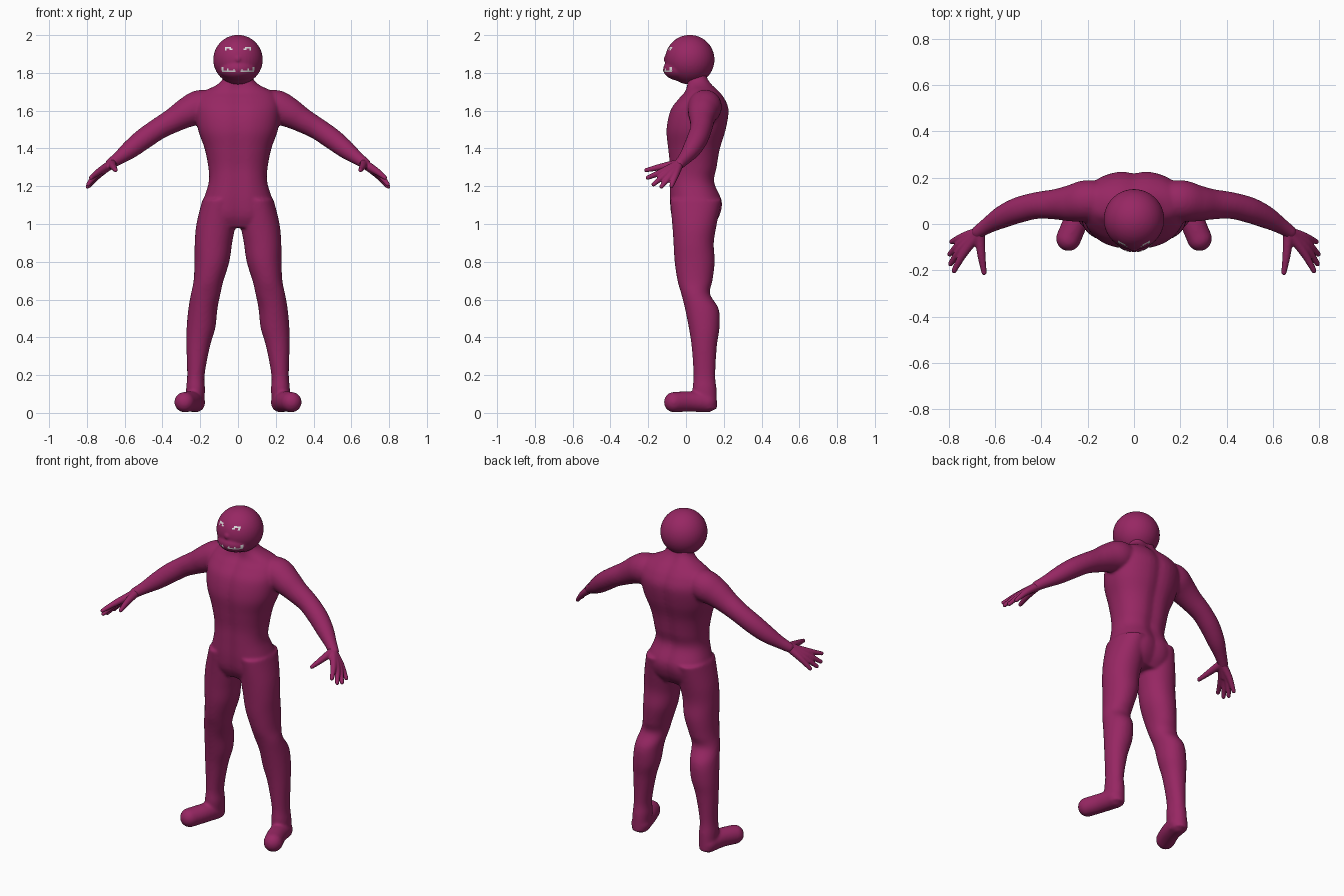
import bpy, bmesh, math
from mathutils import Vector, Matrix

if "Cube" in bpy.data.objects:
    bpy.data.objects.remove(bpy.data.objects["Cube"])


def material(name, rgb):
    m = bpy.data.materials.new(name)
    m.diffuse_color = (*rgb, 1)
    m.use_nodes = True
    m.node_tree.nodes["Principled BSDF"].inputs["Base Color"].default_value = m.diffuse_color
    return m


PLUM = material("plum skin", (0.31, 0.02, 0.125))
WHITE = material("off white", (0.75, 0.75, 0.75))


def smooth_rows(rows, steps=5):
    """Catmull-Rom interpolation through rows of numbers."""
    out, n = [], len(rows)
    for i in range(n - 1):
        a, b, c, d = (rows[max(i - 1, 0)], rows[i], rows[i + 1], rows[min(i + 2, n - 1)])
        for k in range(steps):
            t = k / steps
            out.append([0.5 * (2 * q + (r - p) * t + (2 * p - 5 * q + 4 * r - s) * t * t
                               + (3 * q - p - 3 * r + s) * t ** 3)
                        for p, q, r, s in zip(a, b, c, d)])
    return out + [list(rows[-1])]


def bridge(bm, rings):
    rings = [[bm.verts.new(p) for p in ring] for ring in rings]
    n = len(rings[0])
    for a, b in zip(rings, rings[1:]):
        for i in range(n):
            bm.faces.new((a[i], a[(i + 1) % n], b[(i + 1) % n], b[i]))
    bm.faces.new(rings[0][::-1])
    bm.faces.new(rings[-1])


def ellipsoid(bm, c, r):
    bmesh.ops.create_uvsphere(bm, u_segments=40, v_segments=24, radius=1,
                              matrix=Matrix.Translation(c) @ Matrix.Diagonal((*r, 1)))


def stack(bm, rows, power=2.0, groove=0.0):
    """Horizontal sections: z, centre x, half width, front y, back y."""
    rings = []
    for z, cx, rx, yf, yb in smooth_rows(rows):
        ring = []
        for i in range(48):
            a = math.tau * i / 48
            c, s = math.cos(a), math.sin(a)
            x = rx * math.copysign(abs(c) ** (2 / power), c)
            y = (yb - yf) / 2 * math.copysign(abs(s) ** (2 / power), s)
            y -= math.copysign(groove * math.exp(-(x / 0.035) ** 2), s)
            ring.append((cx + x, (yf + yb) / 2 + y, z))
        rings.append(ring)
    bridge(bm, rings)


def tube(bm, pts):
    """Round limb through points x, y, z, radius with ball ends."""
    pts = smooth_rows(pts)
    rings = []
    for i, p in enumerate(pts):
        t = Vector(pts[min(i + 1, len(pts) - 1)][:3]) - Vector(pts[max(i - 1, 0)][:3])
        u = t.cross(Vector((0.1, 0.2, 1))).normalized()
        v = t.cross(u).normalized()
        rings.append([Vector(p[:3]) + p[3] * (math.cos(a) * u + math.sin(a) * v)
                      for a in (math.tau * k / 24 for k in range(24))])
    bridge(bm, rings)
    for p in (pts[0], pts[-1]):
        ellipsoid(bm, p[:3], (p[3],) * 3)


def finish(bm, name, mat, voxel=None, iterations=0):
    bmesh.ops.recalc_face_normals(bm, faces=bm.faces)
    me = bpy.data.meshes.new(name)
    bm.to_mesh(me)
    bm.free()
    me.materials.append(mat)
    for f in me.polygons:
        f.use_smooth = True
    ob = bpy.data.objects.new(name, me)
    bpy.context.collection.objects.link(ob)
    if voxel:
        r = ob.modifiers.new("fuse", 'REMESH')
        r.mode, r.voxel_size, r.use_smooth_shade = 'VOXEL', voxel, True
        s = ob.modifiers.new("soften", 'SMOOTH')
        s.factor, s.iterations = 0.5, iterations
    return ob


# body: torso, legs, feet and arms fused into one skin
body = bmesh.new()
stack(body, [
    (1.82, 0, .075, .0, .11), (1.77, 0, .08, .0, .122), (1.735, 0, .115, .0, .145),
    (1.70, 0, .185, -.01, .18), (1.66, 0, .215, -.045, .21), (1.6, 0, .225, -.087, .23),
    (1.5, 0, .212, -.108, .215), (1.4, 0, .177, -.10, .185), (1.3, 0, .157, -.09, .168),
    (1.22, 0, .155, -.09, .155), (1.12, 0, .185, -.09, .195), (1.04, 0, .195, -.08, .18),
    (.98, 0, .13, -.05, .14)], 2.3, 0.012)
for s in (-1, 1):
    stack(body, [(z, s * cx, rx, yf, yb) for z, cx, rx, yf, yb in (
        (1.13, .1, .088, -.085, .19), (1.0, .117, .103, -.073, .163), (.9, .13, .099, -.066, .147),
        (.8, .138, .092, -.06, .152), (.7, .156, .079, -.045, .14), (.63, .171, .078, -.025, .127),
        (.55, .186, .077, -.005, .173), (.45, .196, .076, .015, .177), (.35, .211, .062, .03, .163),
        (.2, .223, .046, .04, .155), (.12, .225, .05, .035, .162), (.02, .228, .046, .05, .165))], 2.1)
    tube(body, [(s * .228, .11, .056, .054), (s * .25, .02, .06, .054), (s * .283, -.063, .057, .054)])
    tube(body, [(s * x, y, z, r) for x, y, z, r in (
        (.12, .10, 1.63, .075), (.2, .10, 1.62, .09), (.27, .09, 1.59, .08), (.34, .085, 1.55, .066),
        (.42, .08, 1.505, .058), (.5, .06, 1.45, .056), (.57, .03, 1.395, .049),
        (.63, -.005, 1.35, .036), (.675, -.035, 1.318, .029))])
finish(body, "body", PLUM, 0.008, 8)

# hands: knuckle and tip for each finger, fanned from the wrist
hands = bmesh.new()
fingers = [((.735, -.125, 1.278), (.778, -.202, 1.245)), ((.745, -.105, 1.265), (.793, -.172, 1.21)),
           ((.745, -.08, 1.258), (.796, -.13, 1.198)), ((.738, -.055, 1.260), (.788, -.077, 1.202)),
           ((.66, -.13, 1.303), (.648, -.21, 1.285))]
for s in (-1, 1):
    for k, t in fingers:
        tube(hands, [(s * .668, -.035, 1.32, .024), (s * k[0], k[1], k[2], .018),
                     (s * t[0], t[1], t[2], .0115)])
    tube(hands, [(s * .668, -.035, 1.32, .026), (s * .725, -.085, 1.277, .021)])
finish(hands, "hands", PLUM, 0.005, 3)

# head: ball skull with a broad muzzle and small nose
hd = bmesh.new()
ellipsoid(hd, (0, .02, 1.87), (.131, .131, .131))
ellipsoid(hd, (0, -.028, 1.82), (.1, .093, .062))
ellipsoid(hd, (0, -.105, 1.872), (.016, .014, .018))
head = finish(hd, "head", PLUM, 0.006, 5)


def face_marks(name, boxes):
    """Thin patches projected on the head, mirrored; box = x0, x1, z0, z1."""
    bm = bmesh.new()
    for x0, x1, z0, z1 in boxes:
        for s in (-1, 1):
            nx, nz = max(2, round((x1 - x0) / .004)), max(1, round((z1 - z0) / .004))
            grid = [[bm.verts.new((s * (x0 + (x1 - x0) * i / nx), -.3, z0 + (z1 - z0) * j / nz))
                     for j in range(nz + 1)] for i in range(nx + 1)]
            for i in range(nx):
                for j in range(nz):
                    q = [grid[i][j], grid[i + 1][j], grid[i + 1][j + 1], grid[i][j + 1]]
                    bm.faces.new(q if s > 0 else q[::-1])
    ob = finish(bm, name, WHITE)
    for f in ob.data.polygons:
        assert f.normal.y < 0
    w = ob.modifiers.new("wrap", 'SHRINKWRAP')
    w.target, w.wrap_method = head, 'PROJECT'
    w.use_project_y, w.use_positive_direction, w.use_negative_direction = True, True, False
    w.offset = 0.003


# eyes: short broken dashes; mouth: thin toothy line with raised corners
face_marks("eyes", [(.028, .044, 1.92, 1.928), (.036, .07, 1.929, 1.938), (.06, .07, 1.918, 1.929)])
face_marks("mouth", [(.012, .085, 1.806, 1.813), (.078, .088, 1.813, 1.832),
                     (.05, .058, 1.813, 1.822), (.018, .025, 1.813, 1.82)])
